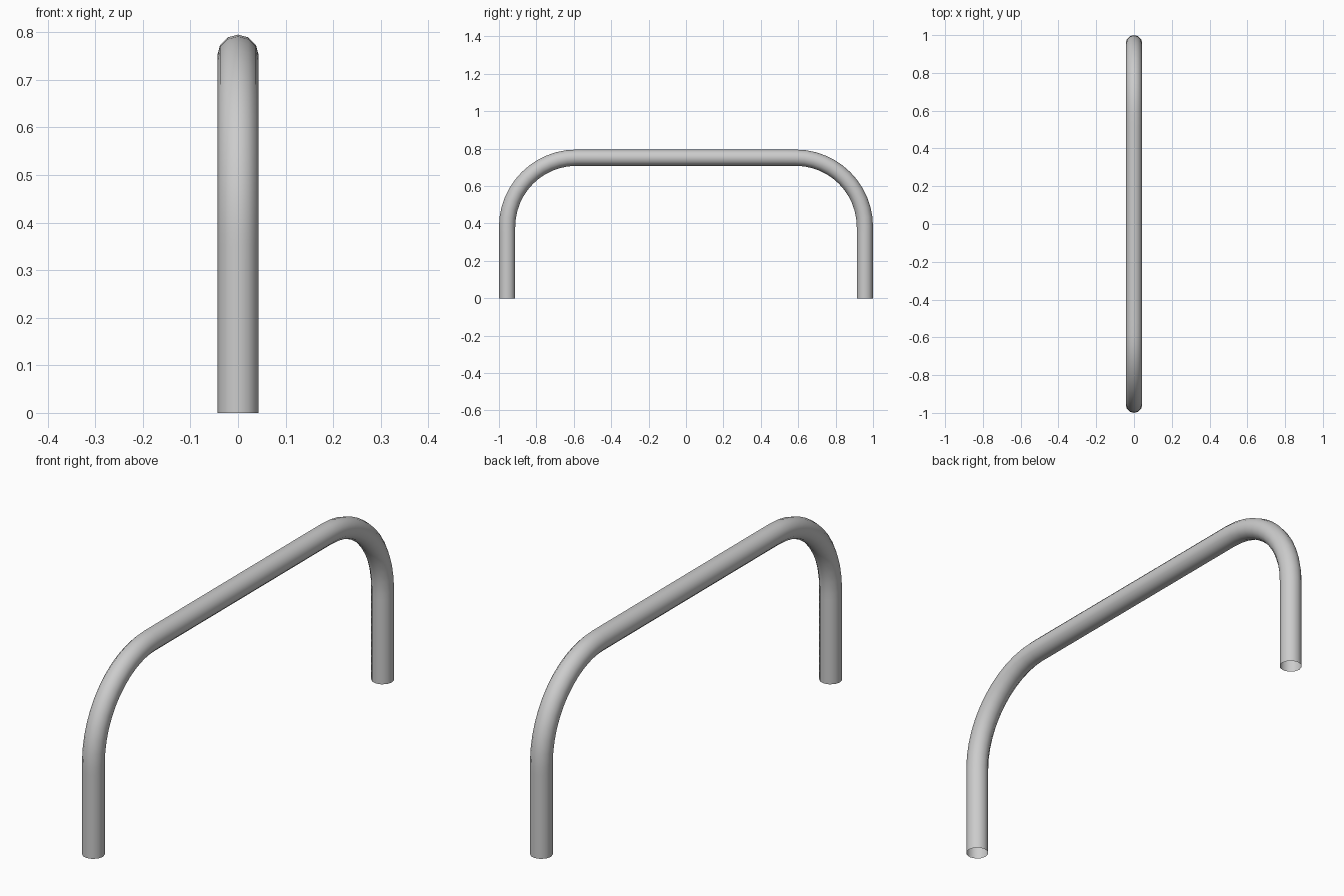
import bpy

if "Cube" in bpy.data.objects:
    bpy.data.objects.remove(bpy.data.objects["Cube"])

R = 0.0435            # tube radius
Y, Z = 1 - R, 0.7515  # centreline extents
B = 0.37              # bend radius
K = 0.5523 * B        # circular-arc handle length

# Centreline: leg, bend, top rail, bend, leg (point, incoming handle, outgoing handle)
half = [
    ((-Y, 0), (-Y, -0.1), (-Y, 0.12)),
    ((-Y, Z - B), (-Y, Z - B - 0.12), (-Y, Z - B + K)),
    ((-Y + B, Z), (-Y + B - K, Z), (-Y + B + 0.3, Z)),
]
path = half + [tuple((-y, z) for y, z in (p, b, a)) for p, a, b in reversed(half)]

# Open-ended round tube swept along the path
curve = bpy.data.curves.new("tube_rail", 'CURVE')
curve.dimensions = '3D'
curve.resolution_u = 12
curve.bevel_depth = R
curve.bevel_resolution = 4
curve.use_fill_caps = False
spline = curve.splines.new('BEZIER')
spline.bezier_points.add(len(path) - 1)
for bp, (p, a, b) in zip(spline.bezier_points, path):
    bp.handle_left_type = bp.handle_right_type = 'FREE'
    bp.co = (0, *p)
    bp.handle_left = (0, *a)
    bp.handle_right = (0, *b)

rail = bpy.data.objects.new("tube_rail", curve)
bpy.context.collection.objects.link(rail)
bpy.context.view_layer.objects.active = rail
rail.select_set(True)
bpy.ops.object.convert(target='MESH')
bpy.ops.object.shade_smooth()
